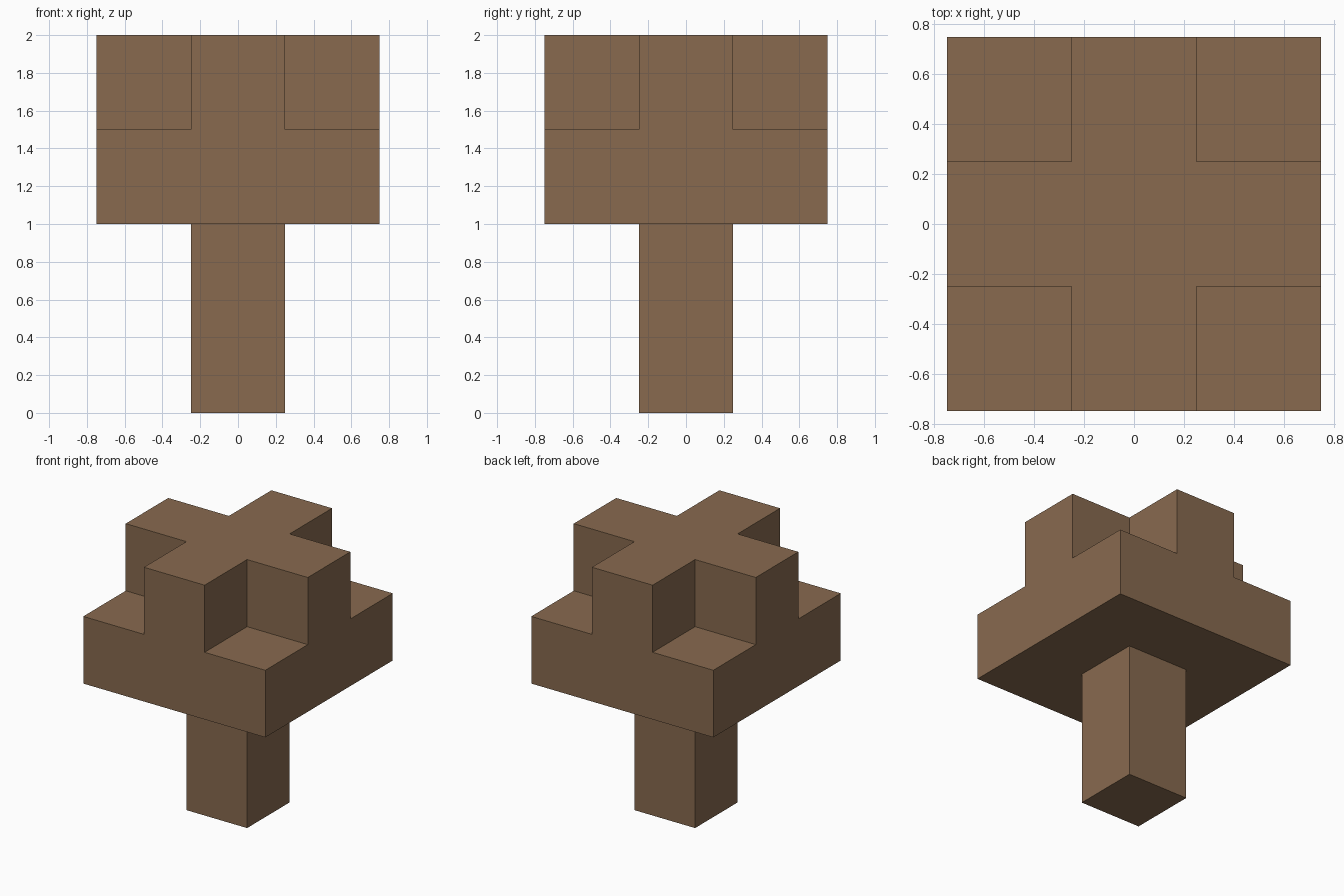
import bpy
import bmesh
from mathutils import Vector

default_cube = bpy.data.objects.get("Cube")
if default_cube:
    bpy.data.objects.remove(default_cube, do_unlink=True)

HALF = 0.75      # half width of the head
ARM = 0.25       # half width of the post and cross arms
SLAB_Z = 1.0     # underside of the head
STEP = 0.5       # height of the slab and of the cross


def brown_material():
    color = (0.246, 0.144, 0.078, 1.0)
    mat = bpy.data.materials.new("brown_wood")
    mat.use_nodes = True
    mat.diffuse_color = color
    mat.node_tree.nodes["Principled BSDF"].inputs["Base Color"].default_value = color
    return mat


def extrude(bm, faces, dz, keep=False):
    """Pull a patch of faces along z; return the moved faces."""
    result = bmesh.ops.extrude_face_region(bm, geom=faces, use_keep_orig=keep)["geom"]
    verts = [g for g in result if isinstance(g, bmesh.types.BMVert)]
    moved = [g for g in result if isinstance(g, bmesh.types.BMFace)]
    bmesh.ops.translate(bm, verts=verts, vec=Vector((0, 0, dz)))
    if not keep:
        old = [f for f in faces if f.is_valid]
        if old:
            bmesh.ops.delete(bm, geom=old, context="FACES")
    return moved


def near_axis(value):
    return abs(value) < ARM


bm = bmesh.new()

# Square slab, divided in three each way
bmesh.ops.create_grid(bm, x_segments=3, y_segments=3, size=HALF)
bmesh.ops.translate(bm, verts=bm.verts[:], vec=Vector((0, 0, SLAB_Z)))
bottom = bm.faces[:]
top = extrude(bm, bottom, STEP, keep=True)

# Raised cross, leaving the four corners low
cross = []
for face in top:
    center = face.calc_center_median()
    if near_axis(center.x) or near_axis(center.y):
        cross.append(face)
extrude(bm, cross, STEP)

# Post, pulled down from the middle of the underside
middle = []
for face in bottom:
    center = face.calc_center_median()
    if near_axis(center.x) and near_axis(center.y):
        middle.append(face)
extrude(bm, middle, -SLAB_Z)

# Merge coplanar faces and turn all normals outward
bmesh.ops.recalc_face_normals(bm, faces=bm.faces[:])
bmesh.ops.dissolve_limit(bm, angle_limit=0.01, verts=bm.verts[:], edges=bm.edges[:])

mesh = bpy.data.meshes.new("post_with_cross_head")
bm.to_mesh(mesh)
bm.free()
mesh.materials.append(brown_material())
post = bpy.data.objects.new("post_with_cross_head", mesh)
bpy.context.collection.objects.link(post)
